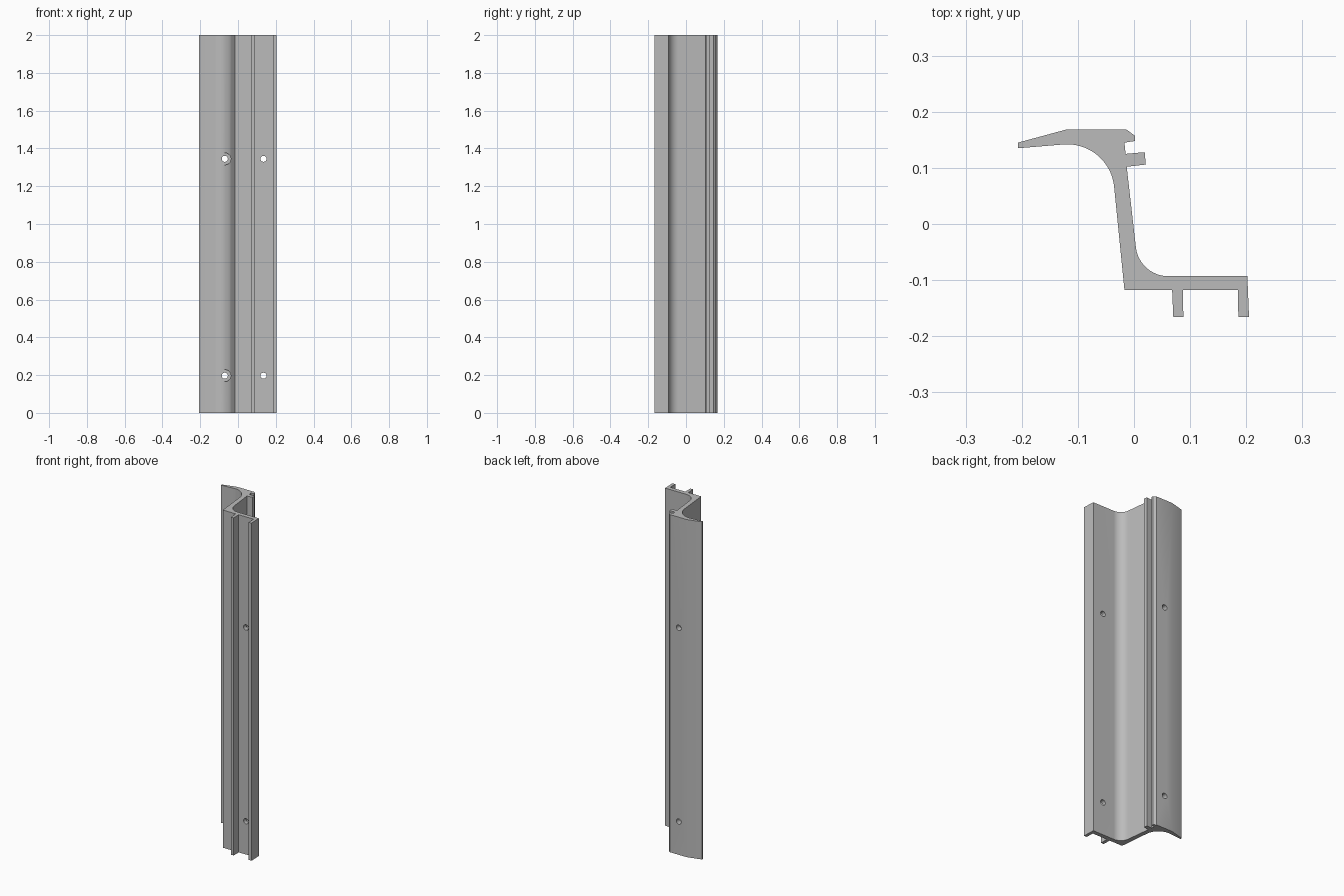
import bpy, bmesh
from math import sin, cos, radians, pi
from mathutils import Matrix

if "Cube" in bpy.data.objects:
    bpy.data.objects.remove(bpy.data.objects["Cube"], do_unlink=True)

LENGTH = 2.0

metal = bpy.data.materials.new("grey_aluminium")
metal.use_nodes = True
grey = (0.5, 0.5, 0.5, 1)
metal.diffuse_color = grey
metal.node_tree.nodes["Principled BSDF"].inputs["Base Color"].default_value = grey


def arc(cx, cy, r, start, end, steps=20):
    angles = [radians(start + (end - start) * i / steps) for i in range(steps + 1)]
    return [(cx + r * cos(a), cy + r * sin(a)) for a in angles]


def make_object(name, bm):
    bmesh.ops.recalc_face_normals(bm, faces=bm.faces)
    mesh = bpy.data.meshes.new(name)
    bm.to_mesh(mesh)
    bm.free()
    mesh.materials.append(metal)
    obj = bpy.data.objects.new(name, mesh)
    bpy.context.collection.objects.link(obj)
    return obj


def drill(target, x, z, radius, y_from, y_to):
    """Cut a round hole along y."""
    bm = bmesh.new()
    place = Matrix.Translation((x, (y_from + y_to) / 2, z)) @ Matrix.Rotation(pi / 2, 4, "X")
    bmesh.ops.create_cone(bm, cap_ends=True, segments=32, radius1=radius, radius2=radius,
                          depth=y_to - y_from, matrix=place)
    cutter = make_object("hole_cutter", bm)
    cutter.hide_render = True
    mod = target.modifiers.new("hole", "BOOLEAN")
    mod.operation, mod.solver, mod.object = "DIFFERENCE", "EXACT", cutter
    bpy.context.view_layer.objects.active = target
    bpy.ops.object.modifier_apply(modifier=mod.name)
    bpy.data.objects.remove(cutter, do_unlink=True)


# Cross-section: tapered lip, seal groove, sloping web, flange with two ribs
lip = [(-0.207, 0.135), (-0.207, 0.145), (-0.122, 0.168), (-0.013, 0.168), (0.002, 0.157),
       (0.002, 0.148)]
groove = [(-0.017, 0.145), (-0.015, 0.125), (0.019, 0.128), (0.021, 0.106), (-0.013, 0.102)]
inner_fillet = arc(0.061, -0.035, 0.058, 186, 270)
flange = [(0.202, -0.093), (0.205, -0.166), (0.186, -0.166), (0.185, -0.118),
          (0.087, -0.118), (0.088, -0.166), (0.070, -0.166), (0.068, -0.118), (-0.017, -0.118)]
outer_fillet = arc(-0.119, 0.058, 0.084, 5.7, 95.4)
outline = lip + groove + inner_fillet + flange + outer_fillet

# Extruded strip
bm = bmesh.new()
section = bm.faces.new([bm.verts.new((x, y, 0)) for x, y in outline])
extruded = bmesh.ops.extrude_face_region(bm, geom=[section], use_keep_orig=True)
top_verts = [v for v in extruded["geom"] if isinstance(v, bmesh.types.BMVert)]
bmesh.ops.translate(bm, verts=top_verts, vec=(0, 0, LENGTH))
strip = make_object("profile_strip", bm)

# Screw holes; those in the lip have a wider seat on the front side
for z in (0.197, 1.345):
    drill(strip, 0.135, z, 0.016, -0.2, 0.0)
    drill(strip, -0.07, z, 0.016, 0.05, 0.25)
    drill(strip, -0.07, z, 0.032, 0.02, 0.135)

bpy.ops.object.select_all(action="DESELECT")
strip.select_set(True)
bpy.context.view_layer.objects.active = strip
bpy.ops.object.shade_smooth_by_angle(angle=radians(20))
